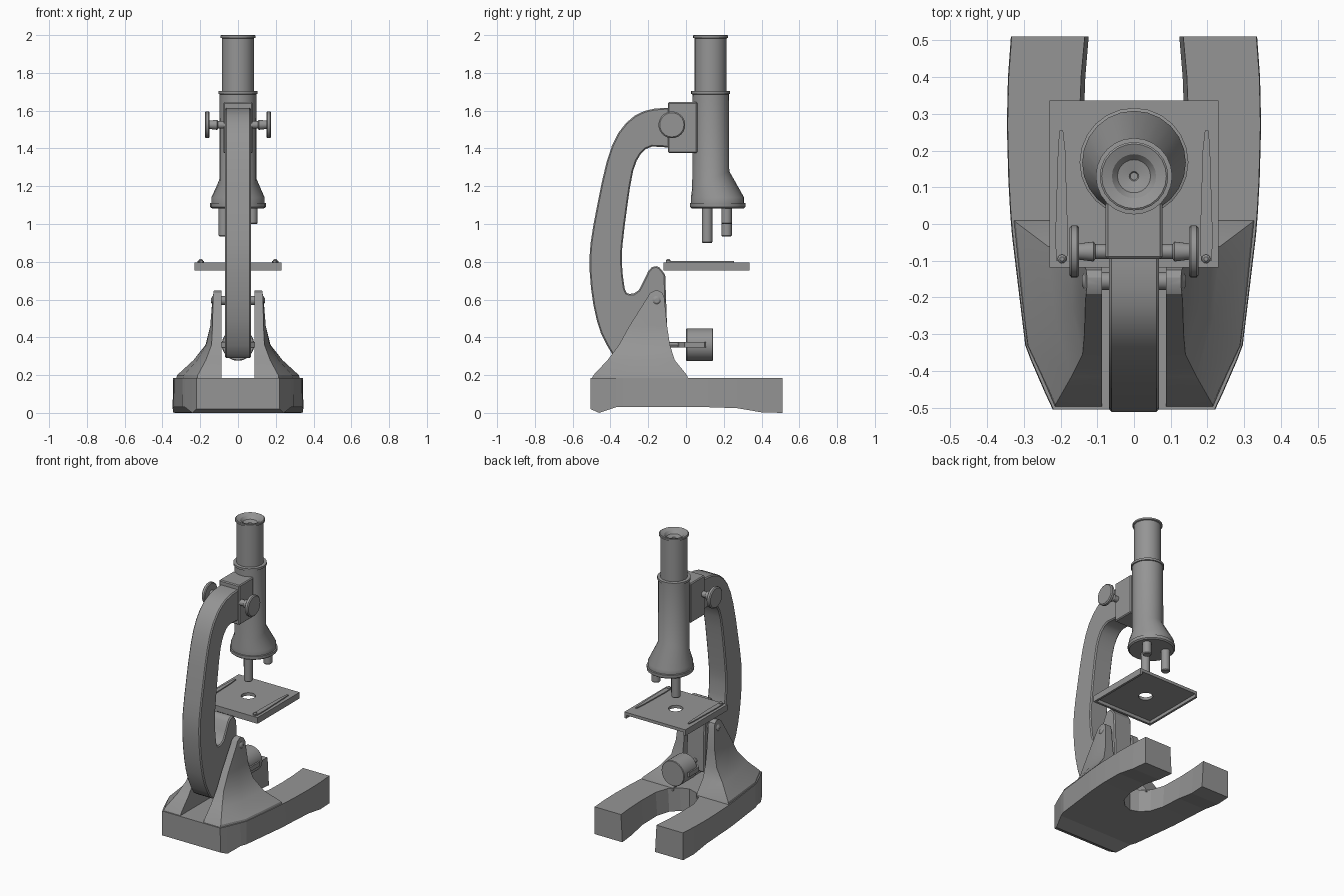
import bpy, bmesh
from math import sin, cos, pi
from mathutils import Matrix, Vector

if "Cube" in bpy.data.objects:
    bpy.data.objects.remove(bpy.data.objects["Cube"])

grey = bpy.data.materials.new("matte grey")
grey.use_nodes = True
grey.diffuse_color = (0.3, 0.3, 0.3, 1)
grey.node_tree.nodes["Principled BSDF"].inputs["Base Color"].default_value = (0.3, 0.3, 0.3, 1)


def loft(name, rings, mirrored=False, smooth=True, bevel=0):
    """Skin a list of point rings and cap both ends."""
    bm = bmesh.new()
    loops = [[bm.verts.new(p) for p in ring] for ring in rings]
    count = len(loops[0])
    faces = [loops[0], loops[-1]]
    for low, high in zip(loops, loops[1:]):
        for i in range(count):
            j = (i + 1) % count
            faces.append([low[i], low[j], high[j], high[i]])
    for face in faces:
        # leave mirrored halves open along the centre plane
        if not (mirrored and all(abs(v.co.x) < 1e-6 for v in face)):
            bm.faces.new(face)
    bmesh.ops.remove_doubles(bm, verts=bm.verts, dist=1e-5)
    bmesh.ops.recalc_face_normals(bm, faces=bm.faces)
    mesh = bpy.data.meshes.new(name)
    bm.to_mesh(mesh)
    bm.free()
    mesh.materials.append(grey)
    obj = bpy.data.objects.new(name, mesh)
    bpy.context.collection.objects.link(obj)
    bpy.ops.object.select_all(action="DESELECT")
    obj.select_set(True)
    bpy.context.view_layer.objects.active = obj
    if bevel:
        mod = obj.modifiers.new("Bevel", "BEVEL")
        mod.width = bevel
        mod.limit_method = "ANGLE"
        mod.angle_limit = pi / 3
        bpy.ops.object.modifier_apply(modifier=mod.name)
    if smooth:
        bpy.ops.object.shade_smooth_by_angle(angle=pi / 6)
    if mirrored:
        obj.modifiers.new("Mirror", "MIRROR")
    return obj


def lathe(name, profile, centre, axis="Z", mirrored=False, sides=24):
    """Turn (radius, distance) pairs around an axis through centre."""
    turn = {"Z": Matrix(), "X": Matrix.Rotation(pi / 2, 3, "Y"),
            "Y": Matrix.Rotation(-pi / 2, 3, "X")}[axis].to_3x3()
    rings = [[Vector(centre) + turn @ Vector((r * cos(2 * pi * i / sides),
                                              r * sin(2 * pi * i / sides), t))
              for i in range(sides)] for r, t in profile]
    return loft(name, rings, mirrored)


def box(name, x, y, z, bevel=0):
    rings = [[(x[0], y[0], h), (x[1], y[0], h), (x[1], y[1], h), (x[0], y[1], h)] for h in z]
    return loft(name, rings, smooth=False, bevel=bevel)


def cut(obj, cutter):
    cutter.hide_render = True
    mod = obj.modifiers.new("Cut", "BOOLEAN")
    mod.operation = "DIFFERENCE"
    mod.solver = "EXACT"
    mod.object = cutter
    bpy.context.view_layer.objects.active = obj
    bpy.ops.object.modifier_apply(modifier=mod.name)
    bpy.data.objects.remove(cutter)


def rounded(points):
    """Add a smooth in-between point on every span of an open curve."""
    pts = [Vector(p) for p in points]
    result = [pts[0]]
    for i in range(1, len(pts)):
        before, after = pts[max(i - 2, 0)], pts[min(i + 1, len(pts) - 1)]
        result += [(9 * (pts[i - 1] + pts[i]) - before - after) / 16, pts[i]]
    return result


# Horseshoe base: y, inner x, outer x, underside height
stations = [(-.505, 0, .219, .02), (-.46, 0, .24, 0), (-.37, 0, .279, .03),
            (-.33, 0, .294, .03), (-.04, 0, .329, .03), (-.02, .06, .331, .03),
            (.03, .115, .335, .03), (.12, .145, .34, .03),
            (.27, .149, .344, .025), (.4, .144, .341, .003), (.51, .134, .333, 0)]
loft("horseshoe_base",
     [[(a, y, .186), (b, y, .186), (b + .002, y, z), (a * .92, y, z)] for y, a, b, z in stations],
     mirrored=True, smooth=False)

# Flared uprights: height, then front, side and back outer corners
levels = [(.17, (.332, .015), (.292, -.33), (.217, -.504)),
          (.2, (.322, .005), (.288, -.33), (.213, -.49)),
          (.28, (.235, -.06), (.215, -.26), (.17, -.415)),
          (.36, (.172, -.085), (.168, -.225), (.14, -.355)),
          (.46, (.147, -.1), (.147, -.2), (.135, -.3)),
          (.61, (.135, -.115), (.135, -.16), (.132, -.205)),
          (.635, (.13, -.125), (.13, -.158), (.13, -.19)),
          (.647, (.128, -.145), (.128, -.156), (.128, -.167))]
loft("uprights",
     [[(.087, f[1], z), (*f, z), (*m, z), (*b, z), (.087, b[1], z)] for z, f, m, b in levels],
     mirrored=True)

# Curved arm with the hinge lug at its foot
back = [(-.07, 1.615), (-.17, 1.61), (-.27, 1.575), (-.36, 1.48), (-.42, 1.33), (-.47, 1.1),
        (-.505, .9), (-.51, .75), (-.49, .57), (-.45, .42), (-.39, .31)]
foot = [(-.36, .29), (-.1, .29), (-.1, .45)]
front = [(-.11, .73), (-.14, .77), (-.17, .775), (-.2, .75), (-.25, .65), (-.3, .63),
         (-.325, .66), (-.34, .8), (-.335, .9), (-.31, 1.1), (-.28, 1.28), (-.24, 1.37),
         (-.18, 1.41), (-.07, 1.4)]
arm = rounded(back) + foot + rounded(front)
loft("arm", [[(x, y, z) for y, z in arm] for x in (-.068, .068)], bevel=.007)
lathe("hinge_pin", [(.012, -.142), (.024, -.134), (.024, .134), (.012, .142)],
      (0, -.155, .595), "X")

# Focus housing and knobs
box("focus_housing", (-.077, .077), (-.095, .06), (1.375, 1.645), bevel=.006)
lathe("focus_knobs", [(.02, .06), (.02, .105), (.027, .11), (.022, .15), (.066, .15),
                      (.071, .155), (.071, .17), (.064, .176)],
      (0, -.075, 1.525), "X", mirrored=True)

# Eyepiece and body tube
lathe("eyepiece", [(.085, 1.68), (.085, 1.983), (.093, 1.986), (.093, 1.997), (.088, 2),
                   (.06, 1.99), (.045, 1.972), (.013, 1.965), (.01, 1.96)],
      (0, .13, 0))
lathe("tube_collar", [(.09, 1.685), (.104, 1.688), (.104, 1.703), (.085, 1.705)],
      (0, .13, 0))


def ring(radius, y, z, tilt=0, sides=24):
    angles = [2 * pi * i / sides for i in range(sides)]
    return [(radius * cos(a), y + radius * sin(a), z + tilt * sin(a)) for a in angles]


loft("body_tube", [ring(.138, .168, 1.083), ring(.147, .168, 1.09), ring(.148, .168, 1.11),
                   ring(.141, .167, 1.112), ring(.141, .167, 1.14), ring(.098, .131, 1.235, .045),
                   ring(.097, .131, 1.695)])

# Revolving objectives
for name, x, y, tip in (("long_objective", 0, .112, .9),
                        ("medium_objective", -.075, .215, .935),
                        ("short_objective", .075, .215, 1.0)):
    lathe(name, [(.024, tip), (.028, tip + .005), (.028, 1.09)], (x, y, 0), sides=16)

# Stage with a light hole and an underside hollowed through to the free edge
stage = box("stage", (-.23, .23), (-.118, .336), (.753, .795))
cut(stage, box("hollow_cutter", (-.215, .215), (-.103, .4), (.7, .775)))
cut(stage, lathe("hole_cutter", [(.045, .7), (.045, .9)], (0, .112, 0)))

# Stage clips and their pins
clip = [(.182, -.1), (.212, -.1), (.214, -.03), (.207, .2), (.203, .255),
        (.193, .255), (.187, .2), (.18, -.03)]
loft("stage_clips", [[(x, y, z) for x, y in clip] for z in (.796, .803)],
     mirrored=True, smooth=False)
lathe("clip_pins", [(.012, .79), (.012, .808), (.006, .814)], (.196, -.095, 0),
      mirrored=True, sides=12)

# Lamp mirror held in a fork
lathe("mirror_drum", [(.082, 0), (.086, .004), (.086, .14), (.083, .144)], (0, 0, .362), "Y")
lathe("mirror_rod", [(.015, -.12), (.015, -.03)], (0, 0, .36), "Y", sides=12)
fork = [(.084, .094, .105), (.084, .094, 0), (.05, .056, -.027), (0, 0, -.035)]
loft("mirror_fork",
     [[(a, y, .345), (b, y - .008, .345), (b, y - .008, .375), (a, y, .375)] for a, b, y in fork],
     mirrored=True, smooth=False)
